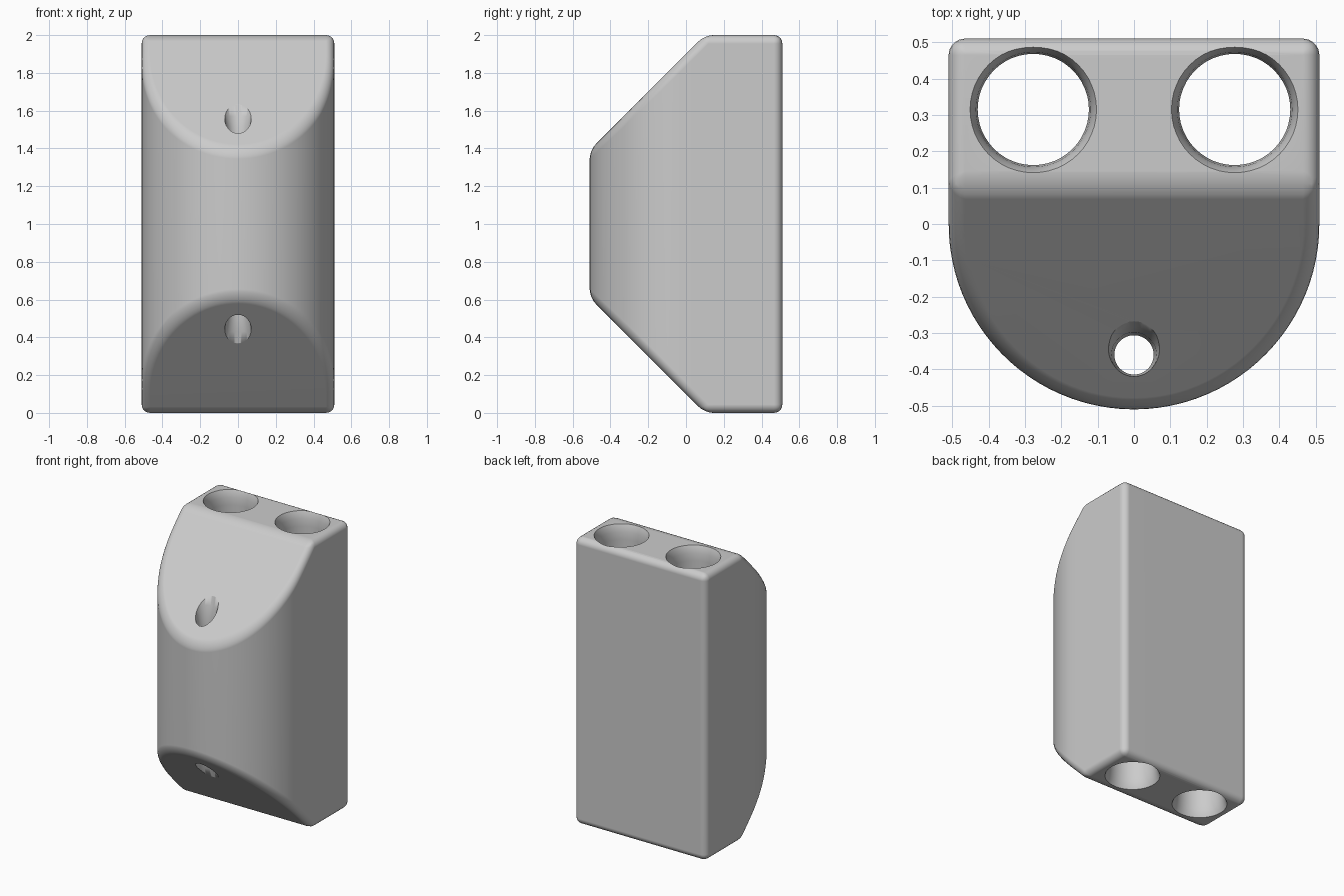
import bpy, bmesh, math
from mathutils import Vector

if "Cube" in bpy.data.objects:
    bpy.data.objects.remove(bpy.data.objects["Cube"])

R = 0.51          # half width and front radius
H = 2.0           # height

grey = bpy.data.materials.new("light grey")
grey.diffuse_color = (0.6, 0.6, 0.6, 1)
grey.use_nodes = True
grey.node_tree.nodes["Principled BSDF"].inputs["Base Color"].default_value = grey.diffuse_color


def finish(bm, name):
    bmesh.ops.recalc_face_normals(bm, faces=bm.faces)
    mesh = bpy.data.meshes.new(name)
    bm.to_mesh(mesh)
    bm.free()
    obj = bpy.data.objects.new(name, mesh)
    bpy.context.collection.objects.link(obj)
    mesh.materials.append(grey)
    return obj


def lathe_cutter(name, x, y, profile, n=48):
    """Closed turned solid from (radius, z) points, used to drill a hole."""
    bm = bmesh.new()
    rings = []
    for r, z in profile:
        rings.append([bm.verts.new((x + r * math.cos(2 * math.pi * i / n),
                                    y + r * math.sin(2 * math.pi * i / n), z))
                      for i in range(n)])
    for a, b in zip(rings, rings[1:]):
        for i in range(n):
            j = (i + 1) % n
            bm.faces.new((a[i], a[j], b[j], b[i]))
    bm.faces.new(rings[0][::-1])
    bm.faces.new(rings[-1])
    obj = finish(bm, name)
    obj.hide_render = True
    return obj


# Body: D-shaped outline, straight back and round front, extruded upward
bm = bmesh.new()
N = 48
outline = [(R, R), (-R, R)]
outline += [(-R * math.cos(math.pi * i / N), -R * math.sin(math.pi * i / N))
            for i in range(N + 1)]
face = bm.faces.new([bm.verts.new((x, y, 0)) for x, y in outline])
ext = bmesh.ops.extrude_face_region(bm, geom=[face])
top = [g for g in ext["geom"] if isinstance(g, bmesh.types.BMVert)]
bmesh.ops.translate(bm, vec=(0, 0, H), verts=top)

# Sloped cuts at the upper and lower front
for z, s in ((1.9, 1), (0.1, -1)):
    bmesh.ops.bisect_plane(bm, geom=bm.verts[:] + bm.edges[:] + bm.faces[:],
                           plane_co=Vector((0, 0, z)),
                           plane_no=Vector((0, -1, s)).normalized(),
                           clear_outer=True)
    bmesh.ops.holes_fill(bm, edges=bm.edges[:], sides=0)
bmesh.ops.recalc_face_normals(bm, faces=bm.faces)

# Rounded edges
sharp = [e for e in bm.edges if e.is_manifold and e.calc_face_angle() > 0.4]
bmesh.ops.bevel(bm, geom=sharp, offset=0.045, offset_type='OFFSET', segments=5,
                profile=0.5, affect='EDGES', clamp_overlap=False)
body = finish(bm, "body")

# Two wide vertical holes and one narrow front hole, flared at both ends
wide = [(0.18, -0.05), (0.174, 0.0), (0.165, 0.02), (0.158, 0.05), (0.153, 0.10)]
narrow = [(0.11, 0.30), (0.092, 0.37), (0.075, 0.43), (0.062, 0.49), (0.054, 0.58)]


def both_ends(half):
    return half + [(r, H - z) for r, z in reversed(half)]


cutters = [lathe_cutter("wide_hole_cutter", s * 0.277, 0.315, both_ends(wide))
           for s in (-1, 1)]
cutters.append(lathe_cutter("narrow_hole_cutter", 0, -0.36, both_ends(narrow)))

bpy.context.view_layer.objects.active = body
body.select_set(True)
for c in cutters:
    c.select_set(False)
    mod = body.modifiers.new("hole", 'BOOLEAN')
    mod.operation = 'DIFFERENCE'
    mod.solver = 'EXACT'
    mod.object = c
    bpy.ops.object.modifier_apply(modifier=mod.name)
    bpy.data.objects.remove(c)

# Smooth shading with flat faces kept flat
bpy.ops.object.shade_smooth_by_angle(angle=math.radians(40))
wn = body.modifiers.new("flat_normals", 'WEIGHTED_NORMAL')
wn.keep_sharp = True
